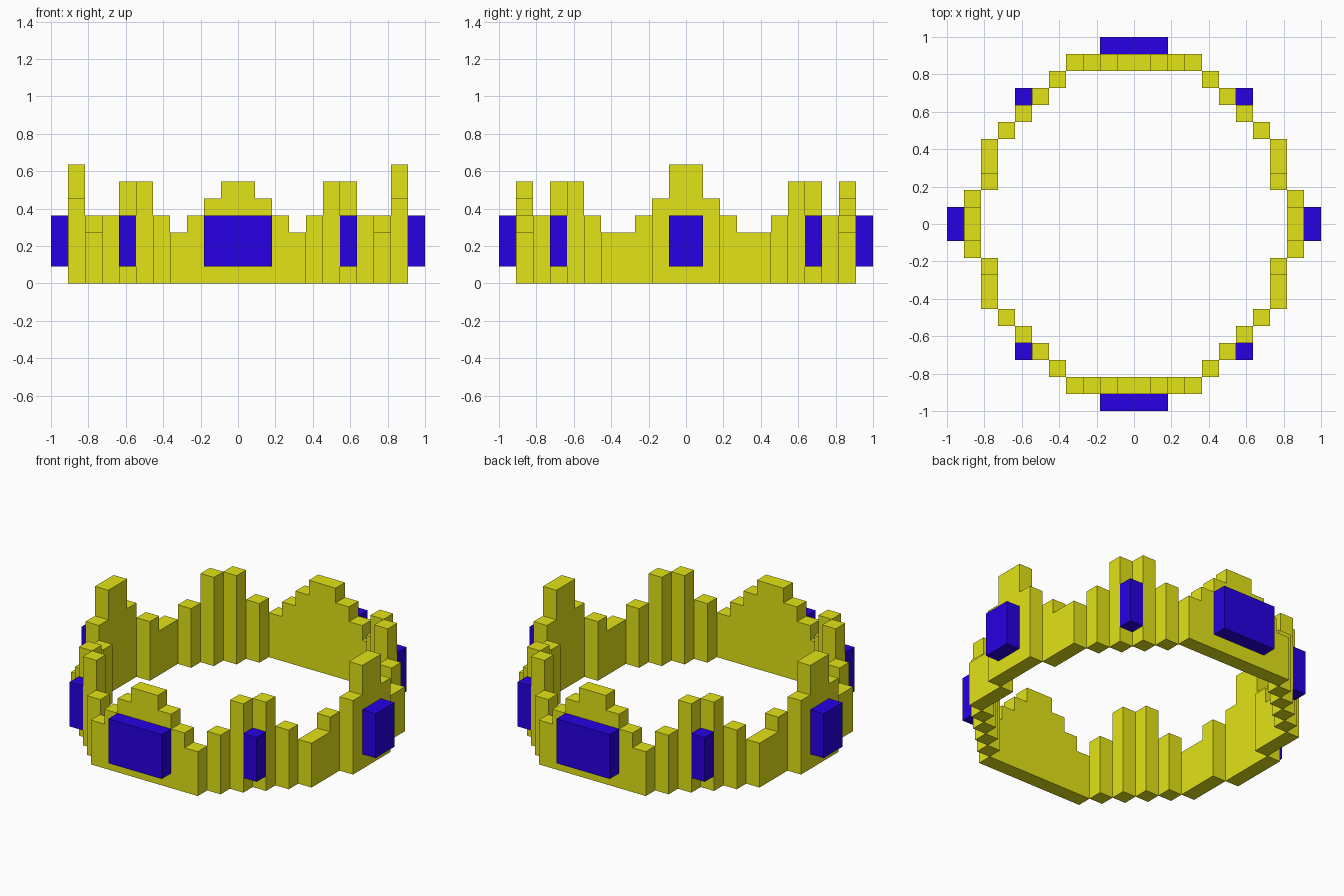
import bpy, bmesh

if "Cube" in bpy.data.objects:
    bpy.data.objects.remove(bpy.data.objects["Cube"])

U = 1 / 11  # size of one block


def material(name, color):
    m = bpy.data.materials.new(name)
    m.diffuse_color = (*color, 1)
    m.use_nodes = True
    m.node_tree.nodes["Principled BSDF"].inputs["Base Color"].default_value = m.diffuse_color
    return m


GOLD = material("yellow gold", (0.77, 0.77, 0.009))
BLUE = material("deep blue", (0.02, 0.0, 0.77))


def wall(name, steps, depth, along_y, mat, base=0):
    """Extrude a stepped outline. steps: (start, end, height) runs in blocks,
    depth: (near, far) in blocks, along_y: wall runs along y instead of x."""
    outline = [(steps[0][0], base)]
    for a, b, h in steps:
        outline += [(a, h), (b, h)]
    outline.append((steps[-1][1], base))
    bm = bmesh.new()
    d0, d1 = depth
    verts = [bm.verts.new((d0 * U, s * U, z * U) if along_y else (s * U, d0 * U, z * U))
             for s, z in outline]
    face = bm.faces.new(verts)
    new = bmesh.ops.extrude_face_region(bm, geom=[face])["geom"]
    shift = (d1 - d0) * U
    bmesh.ops.translate(bm, vec=(shift, 0, 0) if along_y else (0, shift, 0),
                        verts=[g for g in new if isinstance(g, bmesh.types.BMVert)])
    bmesh.ops.recalc_face_normals(bm, faces=bm.faces)
    mesh = bpy.data.meshes.new(name)
    bm.to_mesh(mesh)
    bm.free()
    mesh.materials.append(mat)
    bpy.context.collection.objects.link(bpy.data.objects.new(name, mesh))


def span(a, b, sign):
    return (a, b) if sign > 0 else (-b, -a)


# stepped peaks of the four main walls
front_steps = [(-4, -3, 3), (-3, -2, 4), (-2, -1, 5), (-1, 1, 6),
               (1, 2, 5), (2, 3, 4), (3, 4, 3)]
side_steps = [(-2, -1, 5), (-1, 1, 7), (1, 2, 5)]

for s, label in ((-1, "front"), (1, "back")):
    wall(label + "_band", front_steps, span(9, 10, s), False, GOLD)
    wall(label + "_gem", [(-2, 2, 4)], span(10, 11, s), False, BLUE, 1)

for s, label in ((-1, "left"), (1, "right")):
    wall(label + "_band", side_steps, span(9, 10, s), True, GOLD)
    wall(label + "_gem", [(-1, 1, 4)], span(10, 11, s), True, BLUE, 1)

# corner columns (x start, y start, height), mirrored to all quarters
columns = [(4, 8, 4), (5, 7, 6), (6, 6, 6), (7, 5, 4)]
for sx, lx in ((-1, "left"), (1, "right")):
    for sy, ly in ((-1, "front"), (1, "back")):
        corner = ly + "_" + lx
        for i, (x, y, h) in enumerate(columns):
            wall(f"{corner}_column_{i + 1}", [(*span(x, x + 1, sx), h)],
                 span(y, y + 1, sy), False, GOLD)
        # low side band that joins the corner to the side peak
        low = [(*span(2, 3, sy), 4), (*span(3, 5, sy), 3)]
        wall(corner + "_low_band", sorted(low), span(8, 9, sx), True, GOLD)
        wall(corner + "_gem", [(*span(6, 7, sx), 4)], span(7, 8, sy), False, BLUE, 1)
